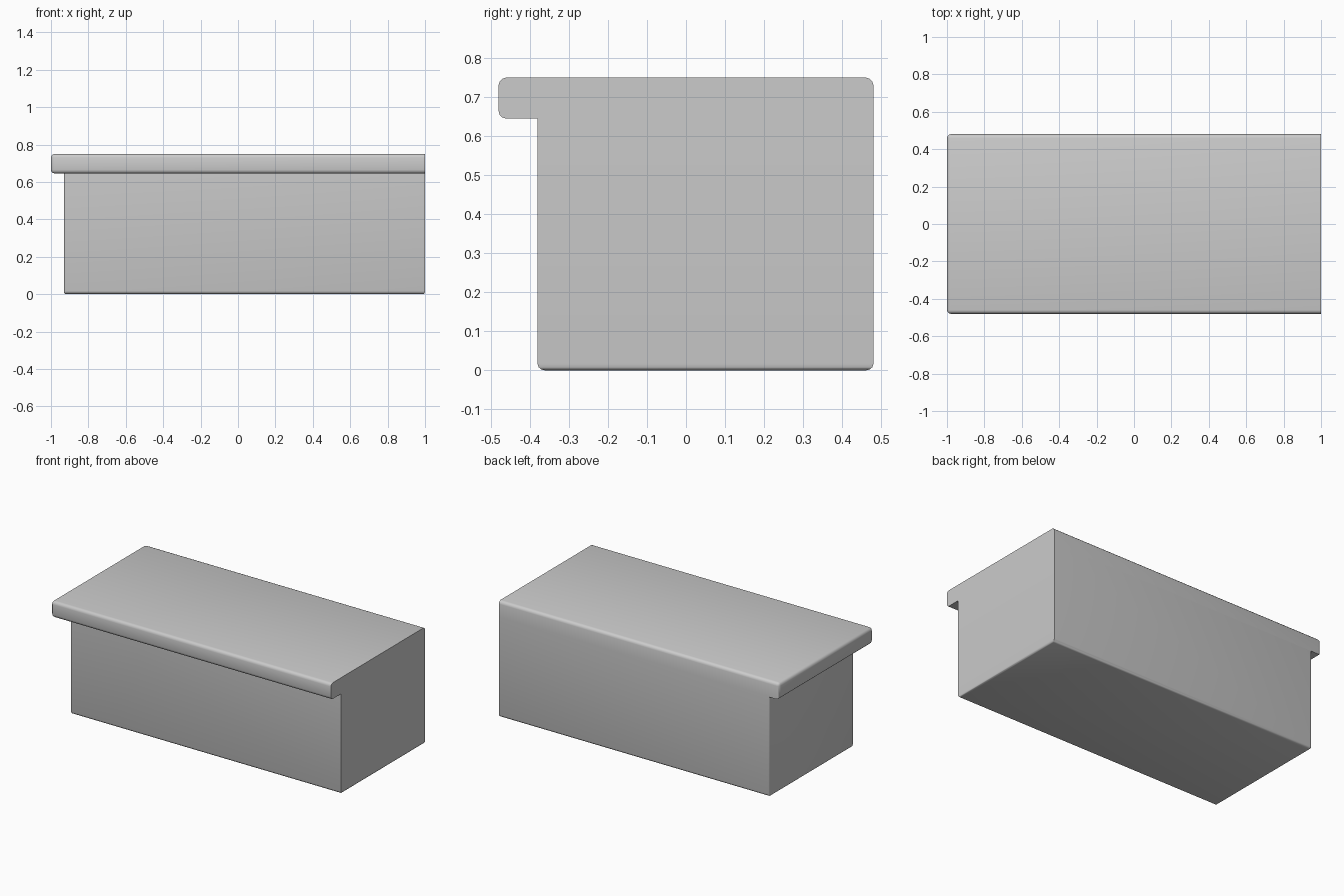
import bpy
import bmesh
from mathutils import Vector

if "Cube" in bpy.data.objects:
    bpy.data.objects.remove(bpy.data.objects["Cube"])


def rounded_box(name, lo, hi, weight_of, radius=0.02):
    """Box from lo to hi; weight_of(sides) gives the rounding of each edge."""
    lo, hi = Vector(lo), Vector(hi)
    bm = bmesh.new()
    bmesh.ops.create_cube(bm, size=1)
    layer = bm.edges.layers.float.new("bevel_weight_edge")
    for e in bm.edges:
        mid = (e.verts[0].co + e.verts[1].co) / 2
        sides = {("left", "right")[c > 0] if i == 0 else
                 ("front", "back")[c > 0] if i == 1 else
                 ("bottom", "top")[c > 0]
                 for i, c in enumerate(mid) if abs(c) > 0.1}
        e[layer] = weight_of(sides)
    for v in bm.verts:
        v.co = Vector((l + (h - l) * (c + 0.5)) for l, h, c in zip(lo, hi, v.co))
    mesh = bpy.data.meshes.new(name)
    bm.to_mesh(mesh)
    bm.free()
    obj = bpy.data.objects.new(name, mesh)
    bpy.context.collection.objects.link(obj)

    bevel = obj.modifiers.new("rounding", 'BEVEL')
    bevel.limit_method = 'WEIGHT'
    bevel.width = radius
    bevel.segments = 3
    bpy.ops.object.select_all(action='DESELECT')
    obj.select_set(True)
    bpy.context.view_layer.objects.active = obj
    bpy.ops.object.modifier_apply(modifier=bevel.name)
    bpy.ops.object.shade_smooth_by_angle(angle=0.7)
    return obj


def slab_weight(sides):
    # Right end is cut flat, and the back underside runs flush into the body
    if "right" in sides or sides == {"back", "bottom"}:
        return 0.0
    return 1.0


def body_weight(sides):
    # Sharp where it meets the slab and on the right-hand verticals
    if "top" in sides:
        return 0.0
    if "bottom" in sides:
        return 0.5 if "right" in sides or "left" in sides else 1.0
    return 0.5 if "left" in sides else 0.0


# Overhanging slab with a lip at the front and left
rounded_box("top_slab", (-1, -0.48, 0.645), (1, 0.48, 0.75), slab_weight)

# Block below, flush with the slab at the back and right
rounded_box("body", (-0.93, -0.38, 0), (1, 0.48, 0.645), body_weight)
